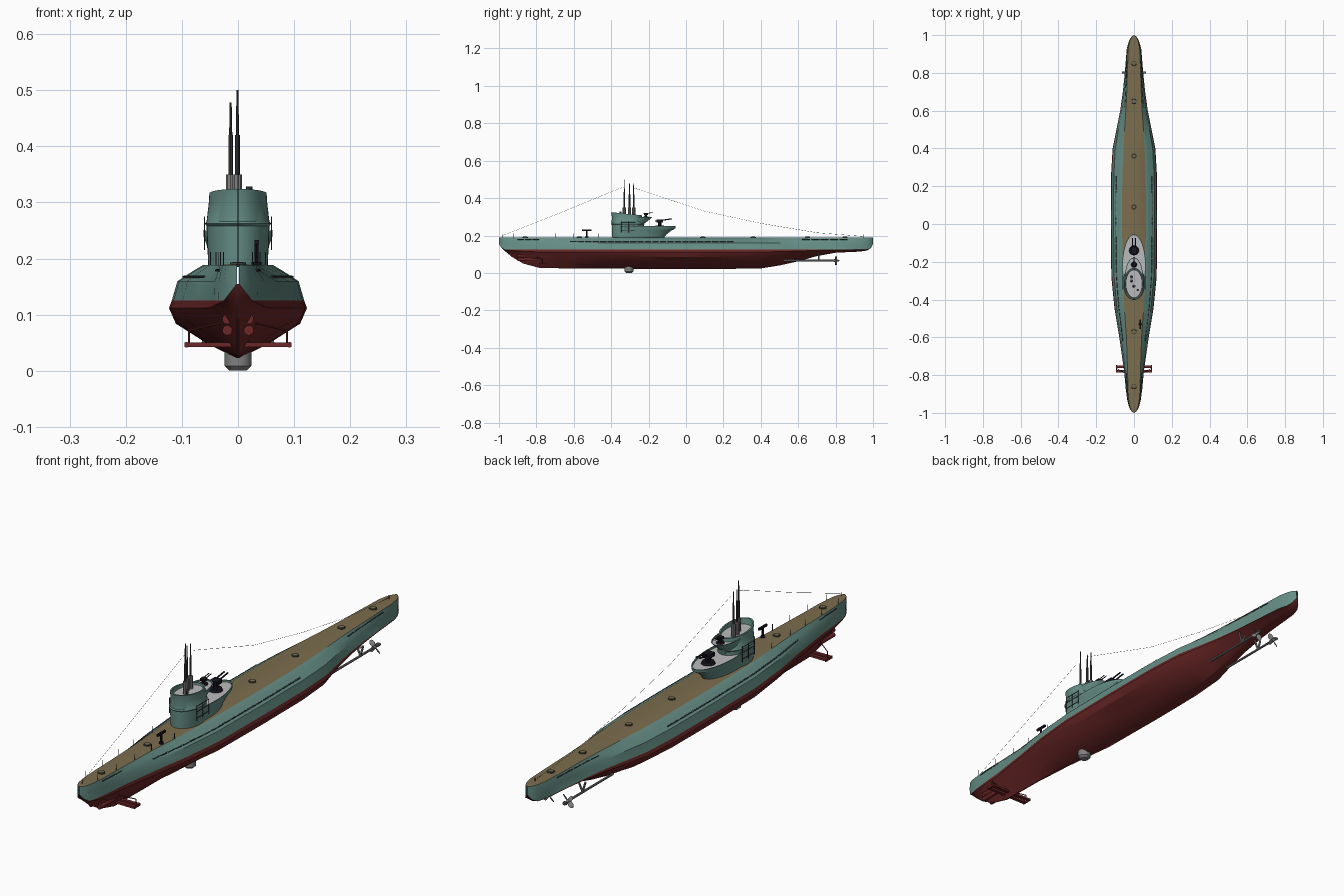
import bpy, bmesh
from math import sin, cos, pi, radians
from mathutils import Vector, Matrix

if "Cube" in bpy.data.objects:
    bpy.data.objects.remove(bpy.data.objects["Cube"])


def material(name, rgb):
    m = bpy.data.materials.new(name)
    m.use_nodes = True
    m.diffuse_color = (*rgb, 1)
    m.node_tree.nodes["Principled BSDF"].inputs["Base Color"].default_value = (*rgb, 1)
    return m


TEAL = material("sea green paint", (0.13, 0.27, 0.235))
RED = material("red bottom paint", (0.15, 0.02, 0.02))
DECK = material("deck planking", (0.20, 0.155, 0.075))
LIGHT = material("light grey floor", (0.50, 0.50, 0.51))
GREY = material("metal grey", (0.22, 0.22, 0.22))
DARK = material("dark steel", (0.045, 0.05, 0.05))
BLACK = material("gun black", (0.008, 0.008, 0.014))


def finish(name, bm, mats, angle=35):
    bmesh.ops.remove_doubles(bm, verts=bm.verts, dist=0.00005)
    bmesh.ops.recalc_face_normals(bm, faces=bm.faces)
    me = bpy.data.meshes.new(name)
    bm.to_mesh(me)
    bm.free()
    for m in mats:
        me.materials.append(m)
    me.shade_smooth()
    me.set_sharp_from_angle(angle=radians(angle))
    ob = bpy.data.objects.new(name, me)
    bpy.context.collection.objects.link(ob)
    return ob


def loft(name, rings, mats, rule, cap=None, angle=35):
    """Skin closed rings; rule(ring, side) picks the material, cap that of the last face."""
    bm = bmesh.new()
    rows = [[bm.verts.new(p) for p in r] for r in rings]
    n = len(rows[0])
    for i in range(len(rows) - 1):
        for j in range(n):
            k = (j + 1) % n
            f = bm.faces.new((rows[i][j], rows[i][k], rows[i + 1][k], rows[i + 1][j]))
            f.material_index = rule(i, j)
    if cap is not None:
        bm.faces.new(rows[-1]).material_index = cap
    return finish(name, bm, mats, angle)


def rod(name, p, q, r, mat, r2=None, sides=10):
    p, q = Vector(p), Vector(q)
    bm = bmesh.new()
    turn = (q - p).to_track_quat('Z', 'Y').to_matrix().to_4x4()
    bmesh.ops.create_cone(bm, cap_ends=True, segments=sides, radius1=r,
                          radius2=r if r2 is None else r2, depth=(q - p).length,
                          matrix=Matrix.Translation((p + q) / 2) @ turn)
    return finish(name, bm, [mat])


def box(name, centre, size, mat):
    bm = bmesh.new()
    bmesh.ops.create_cube(bm, size=1, matrix=Matrix.Translation(centre) @ Matrix.Diagonal((*size, 1)))
    return finish(name, bm, [mat])


# Hull stations: y, deck half width, greatest half width, keel height
STATIONS = [(-1, 0.002, 0.002, 0.155), (-0.99, 0.014, 0.015, 0.138), (-0.97, 0.022, 0.026, 0.118),
            (-0.93, 0.028, 0.036, 0.085), (-0.87, 0.032, 0.044, 0.05), (-0.78, 0.034, 0.052, 0.026),
            (-0.6, 0.040, 0.078, 0.024), (-0.45, 0.051, 0.103, 0.023), (-0.28, 0.06, 0.12, 0.022),
            (0, 0.063, 0.123, 0.022), (0.25, 0.062, 0.122, 0.022), (0.4, 0.056, 0.113, 0.024),
            (0.5, 0.05, 0.093, 0.04), (0.6, 0.043, 0.073, 0.062), (0.7, 0.038, 0.059, 0.09),
            (0.8, 0.035, 0.049, 0.108), (0.93, 0.03, 0.038, 0.114), (0.97, 0.022, 0.026, 0.12),
            (0.99, 0.013, 0.015, 0.135), (1, 0.002, 0.002, 0.155)]


def half_section(y, d, w, k):
    wl = max(0.125, k)
    full = w / 0.123
    up, down = 0.188 - wl, wl - k
    return [(0, 0.19), (d, 0.188), (d + (w - d) * 0.3, wl + up * 0.83),
            (d + (w - d) * 0.75, wl + up * 0.55), (w * 0.96, wl), (w, wl - down * 0.13),
            (w * (0.5 + 0.4 * full), wl - down * 0.4), (w * (0.25 + 0.2 * full), wl - down * 0.74),
            (0.002, k)]


hull_rings = []
for s in STATIONS:
    half = half_section(*s)
    ring = half + [(-x, z) for x, z in half[:0:-1]]
    hull_rings.append([(x, s[0], z) for x, z in ring])


def hull_rule(i, j):
    j = min(j, 16 - j)          # same colour on both sides
    return 2 if j == 0 else 0 if j < 4 else 1


loft("hull", hull_rings, [TEAL, RED, DECK], hull_rule, angle=30)


def side_x(y, z):
    """Half width of the hull at a point on the topside."""
    for a, b in zip(STATIONS, STATIONS[1:]):
        if a[0] <= y <= b[0]:
            t = (y - a[0]) / (b[0] - a[0])
            pts = half_section(*[u + (v - u) * t for u, v in zip(a, b)])
            for (x1, z1), (x2, z2) in zip(pts[1:], pts[2:]):
                if z2 <= z <= z1:
                    return x1 + (x2 - x1) * (z1 - z) / (z1 - z2)
    return 0


# Flood slots along both sides, and short ones near the ends
def slots(name, start, end, step, z):
    for k in range(int((end - start) / step)):
        y0 = start + k * step
        y1 = y0 + step * 0.85
        for s in (-1, 1):
            rod(name, (s * side_x(y0, z), y0, z), (s * side_x(y1, z), y1, z), 0.0026, DARK, sides=6)


slots("flood_slot", -0.62, 0.26, 0.04, 0.167)
slots("bow_slot", -0.9, -0.77, 0.04, 0.179)
slots("stern_slot", 0.62, 0.87, 0.05, 0.179)


# Conning tower: oval rings of z, front y, back y, half width
def oval(z, front, back, w, rise=0.0, n=40):
    mid, ry = (front + back) / 2, (back - front) / 2
    return [(w * sin(2 * pi * i / n), mid - ry * cos(2 * pi * i / n),
             z + rise * cos(2 * pi * i / n)) for i in range(n)]


def tower(name, rings):
    last = len(rings) - 2
    loft(name, [oval(*r) for r in rings], [TEAL, LIGHT], lambda i, j: 0, cap=1)


tower("gun_platform", [(0.185, -0.385, -0.12, 0.048), (0.205, -0.385, -0.105, 0.052),
                       (0.225, -0.385, -0.08, 0.056), (0.238, -0.385, -0.057, 0.061),
                       (0.25, -0.385, -0.055, 0.062), (0.25, -0.38, -0.06, 0.058),
                       (0.243, -0.38, -0.06, 0.058)])
tower("upper_platform", [(0.24, -0.38, -0.228, 0.04), (0.265, -0.38, -0.222, 0.043),
                         (0.285, -0.38, -0.195, 0.046), (0.3, -0.38, -0.178, 0.047),
                         (0.3, -0.376, -0.183, 0.043), (0.295, -0.376, -0.183, 0.043)])
tower("conning_tower", [(0.185, -0.394, -0.23, 0.053), (0.258, -0.397, -0.228, 0.056),
                        (0.262, -0.402, -0.224, 0.059), (0.266, -0.398, -0.228, 0.056),
                        (0.3, -0.396, -0.234, 0.052), (0.316, -0.401, -0.234, 0.051, 0.008),
                        (0.316, -0.394, -0.241, 0.045, 0.008), (0.301, -0.39, -0.243, 0.043)])

# Periscopes and masts on the bridge
for name, x, y, top in (("periscope", -0.001, -0.33, 0.5), ("search_periscope", -0.013, -0.302, 0.478),
                        ("radio_mast", -0.013, -0.28, 0.478)):
    rod(name + "_sleeve", (x, y, 0.3), (x, y, 0.35), 0.009, GREY)
    rod(name + "_tube", (x, y, 0.35), (x, y, 0.42), 0.0045, DARK)
    rod(name + "_head", (x, y, 0.42), (x, y, top), 0.003, DARK, 0.0018)
rod("bridge_compass", (0.02, -0.35, 0.3), (0.02, -0.35, 0.328), 0.006, DARK)


# Twin guns, aimed aft
def twin_gun(name, y, z, s):
    rod(name + "_base", (0, y, z), (0, y, z + 0.01 * s), 0.026 * s, BLACK, 0.022 * s, 18)
    rod(name + "_pedestal", (0, y, z), (0, y, z + 0.034 * s), 0.011 * s, BLACK, 0.008 * s)
    box(name + "_cradle", (0, y, z + 0.034 * s), (0.032 * s, 0.036 * s, 0.016 * s), BLACK)
    for x in (-0.008 * s, 0.008 * s):
        rod(name + "_barrel", (x, y - 0.025 * s, z + 0.034 * s), (x, y + 0.065 * s, z + 0.046 * s), 0.003 * s, BLACK)


twin_gun("platform_gun", -0.14, 0.243, 1)
twin_gun("bridge_gun", -0.215, 0.295, 0.6)

# Tower handrails and ladder rungs
for s in (-1, 1):
    for z in (0.225, 0.25, 0.272):
        rod("tower_rail", (s * 0.06, -0.345, z), (s * 0.06, -0.27, z), 0.0012, DARK, sides=6)
    for y in (-0.345, -0.307, -0.27):
        rod("rail_post", (s * 0.06, y, 0.215), (s * 0.06, y, 0.275), 0.0012, DARK, sides=6)
    # Deck stanchions
    for y in (-0.92, -0.81, -0.7, -0.6, -0.47):
        x = s * (side_x(y, 0.186) - 0.003)
        rod("stanchion", (x, y, 0.187), (x, y, 0.212), 0.001, DARK, sides=6)

# Listening gear on the fore deck
rod("listening_post", (0.033, -0.53, 0.187), (0.033, -0.53, 0.23), 0.004, BLACK)
box("listening_bar", (0.033, -0.53, 0.229), (0.008, 0.05, 0.008), BLACK)
rod("listening_foot", (0.033, -0.53, 0.188), (0.033, -0.53, 0.194), 0.009, BLACK)

# Deck hatches
for y in (-0.86, -0.57, 0.09, 0.36, 0.65, 0.85):
    rod("hatch_ring", (0, y, 0.186), (0, y, 0.1925), 0.015, DARK, 0.014, 16)
    rod("hatch_lid", (0, y, 0.19), (0, y, 0.194), 0.011, DECK, 0.01, 16)

# Aerial wires
for path in ([(-0.98, 0.2), (-0.7, 0.31), (-0.36, 0.45), (-0.33, 0.46)],
             [(-0.28, 0.455), (0.1, 0.33), (0.4, 0.265), (0.7, 0.215), (0.95, 0.195)]):
    for a, b in zip(path, path[1:]):
        rod("aerial_wire", (0, *a), (0, *b), 0.0005, DARK, sides=4)
for y in (-0.98, 0.95):
    rod("wire_post", (0, y, 0.185), (0, y, 0.205), 0.0012, DARK, sides=6)

# Sonar dome under the keel
rod("sonar_dome", (0, -0.305, 0.008), (0, -0.305, 0.045), 0.024, GREY, sides=24)
rod("sonar_base", (0, -0.305, 0), (0, -0.305, 0.008), 0.015, GREY, 0.023, 24)

# Bow planes, torpedo tubes, propellers
for s in (-1, 1):
    for y in (-0.78, -0.755):
        box("bow_plane", (s * 0.053, y, 0.046), (0.084, 0.014, 0.008), RED)
    box("plane_tip", (s * 0.092, -0.767, 0.046), (0.004, 0.04, 0.01), RED)
    rod("plane_guard", (s * 0.087, -0.767, 0.046), (s * 0.087, -0.767, 0.072), 0.0018, RED)
    rod("guard_arm", (s * 0.087, -0.767, 0.072), (s * 0.03, -0.8, 0.085), 0.0018, RED)
    for z in (0.072, 0.092):
        rod("torpedo_tube", (s * 0.019, -0.9, z), (s * 0.019, -0.8, z), 0.009, RED, sides=16)
    x, z = s * 0.042, 0.066
    rod("propeller_shaft", (x, 0.52, z), (x, 0.815, z), 0.0045, GREY)
    rod("propeller_hub", (x, 0.79, z), (x, 0.822, z), 0.008, GREY, 0.003, 14)
    for dx in (-0.02, 0.012):
        rod("shaft_strut", (x, 0.71, z), (x + s * dx, 0.71, 0.108), 0.004, GREY)
    bm = bmesh.new()
    for k in range(4):
        bmesh.ops.create_uvsphere(bm, u_segments=10, v_segments=6, radius=1, matrix=(
            Matrix.Translation((x, 0.802, z)) @ Matrix.Rotation(k * pi / 2 + pi / 4, 4, 'Y')
            @ Matrix.Translation((0, 0, 0.017)) @ Matrix.Rotation(s * 0.6, 4, 'Z')
            @ Matrix.Diagonal((0.01, 0.0018, 0.014, 1))))
    finish("propeller_blades", bm, [GREY])
